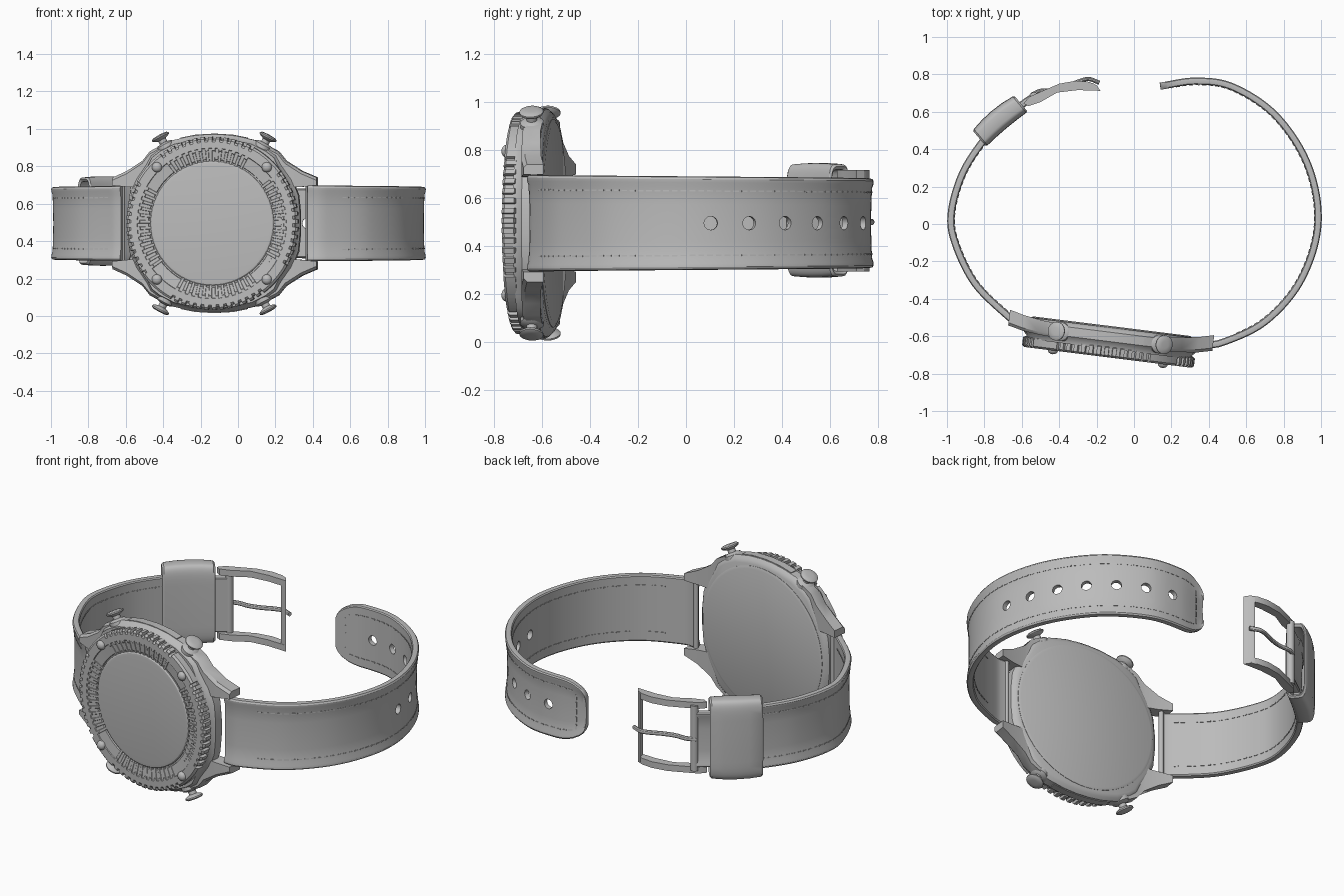
import bpy, bmesh, math
from math import sin, cos, pi, radians
from mathutils import Vector, Matrix

if "Cube" in bpy.data.objects:
    bpy.data.objects.remove(bpy.data.objects["Cube"])

ZC = 0.495
grey = bpy.data.materials.new("grey")
grey.diffuse_color = (0.5, 0.5, 0.5, 1)
grey.use_nodes = True
grey.node_tree.nodes["Principled BSDF"].inputs["Base Color"].default_value = grey.diffuse_color

# Tilted frame of the watch head: u along the face, v up, w out of the dial
A = radians(7.1)
HEAD = Matrix(((cos(A), 0, -sin(A), -0.14), (-sin(A), 0, -cos(A), -0.713),
               (0, 1, 0, ZC), (0, 0, 0, 1)))


def finish(name, bm, matrix=None):
    if matrix:
        bm.transform(matrix)
    bmesh.ops.recalc_face_normals(bm, faces=bm.faces)
    me = bpy.data.meshes.new(name)
    bm.to_mesh(me)
    bm.free()
    me.materials.append(grey)
    ob = bpy.data.objects.new(name, me)
    bpy.context.collection.objects.link(ob)
    return ob


def add_loft(bm, rings, wrap=False):
    vs = [[bm.verts.new(p) for p in r] for r in rings]
    n = len(vs[0])
    for i in range(len(vs) if wrap else len(vs) - 1):
        a, b = vs[i], vs[(i + 1) % len(vs)]
        for j in range(n):
            k = (j + 1) % n
            bm.faces.new((a[j], a[k], b[k], b[j]))
    if not wrap:
        bm.faces.new(vs[0])
        bm.faces.new(vs[-1])


def loft(name, rings, matrix=None, wrap=False):
    bm = bmesh.new()
    add_loft(bm, rings, wrap)
    return finish(name, bm, matrix)


def lathe_rings(profile, n):
    return [[(r * cos(2 * pi * i / n), r * sin(2 * pi * i / n), t) for i in range(n)]
            for r, t in profile]


class Path:
    """Smooth plan path sampled by arc length, with an outward side."""
    def __init__(self, pts, side):
        p = [Vector(q) for q in pts]
        p = [2 * p[0] - p[1]] + p + [2 * p[-1] - p[-2]]
        self.pts, self.side = [], side
        for i in range(1, len(p) - 2):
            a, b, c, d = p[i - 1:i + 3]
            for k in range(24):
                t = k / 24
                self.pts.append(0.5 * (2 * b + (c - a) * t + (2 * a - 5 * b + 4 * c - d) * t * t
                                       + (3 * b - a - 3 * c + d) * t ** 3))
        self.pts.append(p[-2])
        self.s = [0]
        for a, b in zip(self.pts, self.pts[1:]):
            self.s.append(self.s[-1] + (b - a).length)
        self.len = self.s[-1]

    def pos(self, s):
        i = 0
        while i < len(self.s) - 2 and self.s[i + 1] < s:
            i += 1
        return self.pts[i].lerp(self.pts[i + 1], (s - self.s[i]) / (self.s[i + 1] - self.s[i]))

    def frame(self, s):
        t = (self.pos(min(s + .01, self.len)) - self.pos(max(s - .01, 0))).normalized()
        return self.pos(s), t, Vector((t.y, -t.x)) * self.side

    def point(self, s, o, z):
        p, t, n = self.frame(s)
        return (p.x + n.x * o, p.y + n.y * o, ZC + z)


# ---- Watch head ----
quarter = [(.465, .05), (.455, .15), (.42, .24), (.37, .32), (.345, .37), (.30, .405),
           (.22, .445), (.12, .467), (.04, .475)]
outline = quarter + [(-u, v) for u, v in quarter[::-1]]
outline += [(-u, -v) for u, v in outline]
loft("case", [[(u * k, v * k, w) for u, v in outline] for k, w in
              ((.93, -.16), (.97, -.15), (1, -.135), (1, -.085), (.96, -.065), (.95, -.045))], HEAD)
loft("case_back", lathe_rings(((.42, -.168), (.435, -.162), (.435, -.14)), 64), HEAD)

# Ridged bezel with plain stretches beside the screws
N = 68
rim = []
for i in range(N):
    a = 2 * pi * i / N
    plain = abs((math.degrees(a) + .1) % 90 - 45) < 9
    for f, r in ((0, .463), (.5, .463), (.55, .463 if plain else .447), (.95, .463 if plain else .447)):
        b = a + f * 2 * pi / N
        rim.append((r * cos(b), r * sin(b)))
loft("bezel", [[(x * k, y * k, w) for x, y in rim] for k, w in
               ((.97, -.06), (1, -.052), (1, -.01), (.975, 0), (.87, 0), (.865, -.005), (.74, -.012),
                (.735, -.02))], HEAD)
loft("glass", lathe_rings(((.333, -.025), (.333, -.014), (.326, -.008), (.312, -.006)), 72), HEAD)

bm = bmesh.new()
for i in range(24):
    a = radians(-34 + i * 68 / 23)
    bmesh.ops.create_cone(bm, cap_ends=True, segments=6, radius1=.003, radius2=.003, depth=.006,
                          matrix=Matrix.Translation((.372 * cos(a), .372 * sin(a), -.007)))
finish("minute_dots", bm, HEAD)

lug = ((.28, .19, .42, -.15, -.07), (.345, .19, .385, -.15, -.073), (.385, .19, .335, -.155, -.076),
       (.47, .195, .28, -.168, -.085), (.55, .203, .245, -.188, -.104))
for su, sv, tag in ((1, 1, "right_top"), (1, -1, "right_bottom"), (-1, 1, "left_top"), (-1, -1, "left_bottom")):
    loft("lug_" + tag, [[(su * u, sv * a, f), (su * u, sv * (b - .015), f), (su * u, sv * b, f - .015),
                         (su * u, sv * b, k), (su * u, sv * a, k)] for u, a, b, k, f in lug], HEAD)
    # Push button on its own slanted axis
    axis = Vector((su * .47, sv * .88, 0))
    rot = Vector((0, 0, 1)).rotation_difference(axis).to_matrix().to_4x4()
    loft("button_" + tag, lathe_rings(((.05, -.09), (.05, -.042), (.042, -.035), (.022, -.03), (.022, -.012),
                                       (.045, -.002), (.05, .003), (.05, .01), (.04, .016), (.02, .018)), 28),
         HEAD @ Matrix.Translation((su * .287, sv * .457, -.105)) @ rot)
    loft("screw_" + tag, lathe_rings([(.027, -.01)] + [(.027 * cos(t), .02 * sin(t)) for t in
                                                       (0, .4, .8, 1.2, 1.5)], 20),
         HEAD @ Matrix.Translation((su * .296, sv * .3, 0)))
for sv, tag in ((1, "top"), (-1, "bottom")):
    # Raised panel on the case edge between the buttons
    loft("edge_panel_" + tag, [[(u * k, sv * v, w) for u, v in
                                ((-.18, .44), (-.18, .458), (-.1, .474), (0, .48), (.1, .474), (.18, .458), (.18, .44))]
                               for k, w in ((1, -.13), (1, -.085))], HEAD)
for su, tag in ((1, "right"), (-1, "left")):
    loft("spring_bar_" + tag, [[(su * .5 + .014 * cos(a), v, -.145 + .014 * sin(a))
                                for a in [i * pi / 6 for i in range(12)]] for v in (-.22, .22)], HEAD)

# ---- Straps ----
right = Path(((.37, -.64), (.47, -.632), (.70, -.52), (.89, -.30), (.982, 0), (.93, .31), (.76, .575),
              (.53, .73), (.33, .762), (.14, .735)), 1)
left = Path(((-.62, -.525), (-.68, -.485), (-.85, -.315), (-.955, -.1), (-.975, .06), (-.915, .27), (-.80, .45),
             (-.70, .56), (-.6, .635), (-.53, .685)), -1)
edge = [(-1, .004), (-.985, .016), (-.94, .021), (-.87, .02), (-.78, .014), (-.4, .011), (0, .010)]
section = edge + [(-z, o) for z, o in edge[-2::-1]] + [(.985, -.012), (.95, -.017), (0, -.017),
                                                       (-.95, -.017), (-.985, -.012)]


def half_right(s):
    h, d = .203 - .018 * s / right.len, right.len - s
    return h * (.42 + .58 * math.sqrt(max(0, 1 - (1 - d / .17) ** 2))) if d < .17 else h


def half_left(s):
    d = left.len - s
    return .165 if d < .14 else .2 - .012 * s / left.len


def strap(name, path, half):
    ss = [path.len * i / 90 for i in range(88)] + [path.len - d for d in (.04, .03, .02, .012, .006, .002, 0)]
    return loft(name, [[path.point(s, o, z * half(s)) for z, o in section] for s in sorted(set(ss))])


right_strap = strap("right_strap", right, half_right)
strap("left_strap", left, half_left)

# Buckle holes
ys = [right.pos(right.len * i / 400).y for i in range(400)]
first = right.len * min(range(400), key=lambda i: abs(ys[i] - .10)) / 400
bm = bmesh.new()
for i in range(7):
    p, t, n = right.frame(first + .162 * i)
    q = Vector((n.x, n.y, 0)).to_track_quat('Z', 'Y').to_matrix().to_4x4()
    bmesh.ops.create_cone(bm, cap_ends=True, segments=24, radius1=.028, radius2=.028, depth=.12,
                          matrix=Matrix.Translation((p.x, p.y, ZC)) @ q)
cutter = finish("hole_cutter", bm)
cutter.hide_render = True
mod = right_strap.modifiers.new("holes", 'BOOLEAN')
mod.object, mod.operation, mod.solver = cutter, 'DIFFERENCE', 'EXACT'
bpy.context.view_layer.update()
cut = bpy.data.meshes.new_from_object(right_strap.evaluated_get(bpy.context.evaluated_depsgraph_get()))
right_strap.modifiers.clear()
right_strap.data = cut
bpy.data.objects.remove(cutter)


# Stitch dashes on both faces
def stitches(name, path, half, s0, s1, cross=False):
    bm = bmesh.new()

    def dash(sa, za, sb, zb):
        for o in (.0125, -.017):
            add_loft(bm, [[path.point(s + ds, o + do, z + dz) for ds, do, dz in
                           ((0, -.003, -.003), (0, .003, -.003), (0, .003, .003), (0, -.003, .003))]
                          if sa != sb else
                          [path.point(s + ds, o + do, z) for ds, do in
                           ((-.003, -.003), (-.003, .003), (.003, .003), (.003, -.003))]
                          for s, z in ((sa, za), (sb, zb))])
    for i in range(int((s1 - s0) / .036)):
        s = s0 + i * .036
        for g in (-1, 1):
            dash(s, g * half(s) * .69, s + .024, g * half(s + .024) * .69)
    if cross:
        m = half(s1) * .69
        for i in range(5):
            z = -m + i * 2 * m / 5
            dash(s1, z, s1, z + m * .28)
    finish(name, bm)


stitches("right_stitching", right, half_right, .19, right.len - .06, True)
stitches("left_stitching", left, half_left, .08, left.len - .2)

# ---- Keeper loop ----
K = radians(40)


def keeper_ring(t, hn, hz):
    ring = []
    for i in range(40):
        a = 2 * pi * i / 40
        c, s = cos(a), sin(a)
        n = hn * math.copysign(abs(c) ** .45, c) - .5 * t * t
        z = hz * math.copysign(abs(s) ** .35, s)
        ring.append((-.722 + t * cos(K) - n * sin(K), .558 + t * sin(K) + n * cos(K), .507 + z))
    return ring


loft("keeper_loop", [keeper_ring(*r) for r in
                     ((-.145, .05, .225), (-.135, .057, .234), (-.07, .06, .238), (0, .061, .239), (.07, .06, .238),
                      (.135, .057, .234), (.145, .05, .225), (.135, .042, .212), (0, .042, .212),
                      (-.135, .042, .212))], wrap=True)

# ---- Buckle ----
side = [(-.59, .645), (-.565, .63), (-.5, .652), (-.41, .703), (-.3, .716), (-.18, .712), (-.2, .742),
        (-.24, .76), (-.31, .766), (-.4, .75), (-.47, .72), (-.56, .68)]
for name, a, b in (("buckle_arm_top", .68, .717), ("buckle_arm_bottom", .293, .33)):
    loft(name, [[(x, y, z) for x, y in side] for z in (a, b)])
bar = [(-.215, .714), (-.18, .712), (-.2, .742), (-.225, .755)]
loft("buckle_bar", [[(x, y, z) for x, y in bar] for z in (.3, .71)])
loft("buckle_pin", [[(-.535 + .022 * cos(i * pi / 8), .683 + .022 * sin(i * pi / 8), z) for i in range(16)]
                    for z in (.31, .70)])
prong = Path(((-.55, .69), (-.5, .712), (-.43, .715), (-.36, .735), (-.29, .765), (-.24, .775), (-.185, .755)), -1)
loft("buckle_prong", [[prong.point(prong.len * i / 30, .011 * cos(j * pi / 5), .013 * sin(j * pi / 5) + .005)
                       for j in range(10)] for i in range(31)])

# Smooth shading with sharp edges kept
for ob in bpy.context.collection.objects:
    ob.select_set(True)
    bpy.context.view_layer.objects.active = ob
bpy.ops.object.shade_smooth_by_angle(angle=radians(32))
